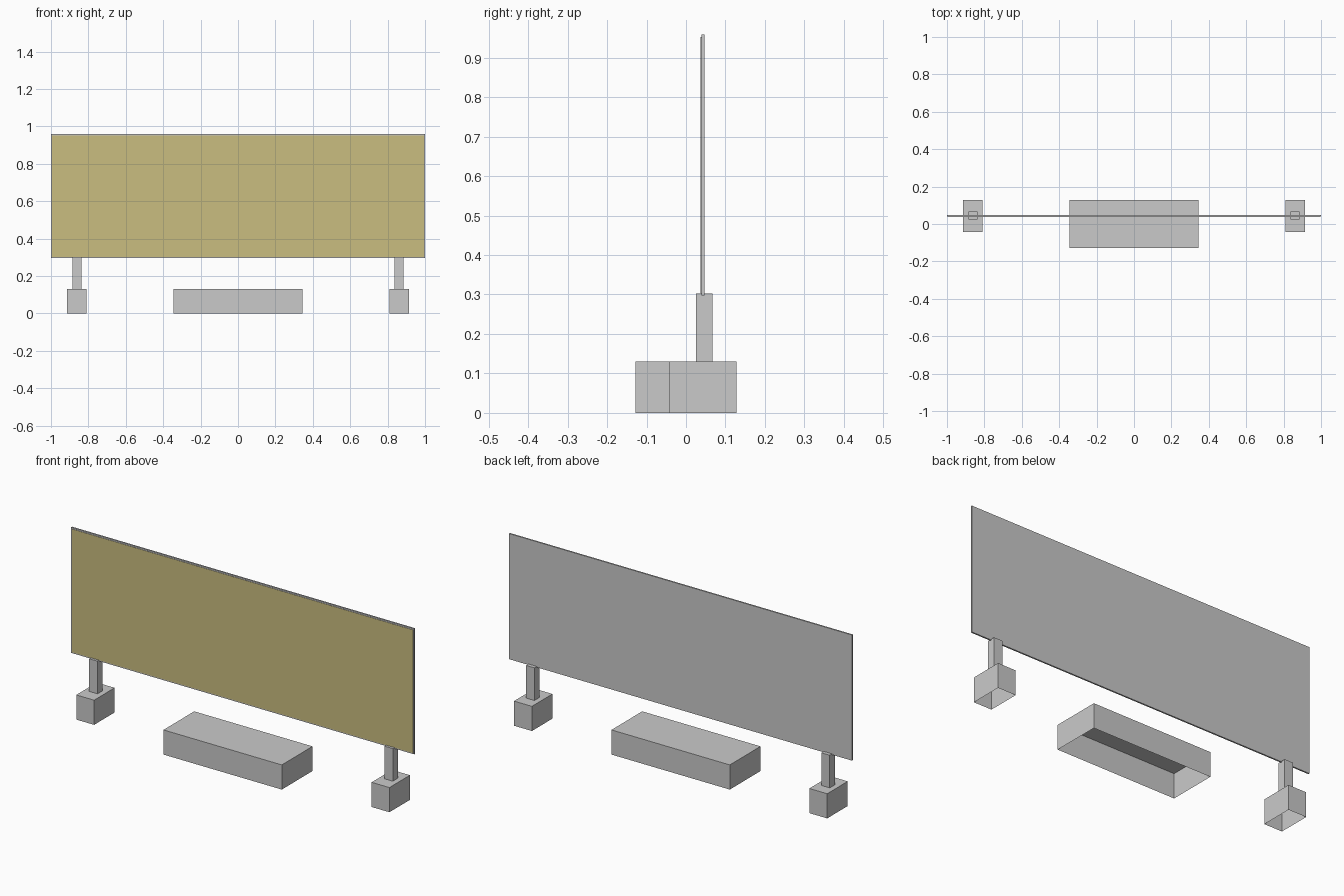
import bpy
import bmesh

if "Cube" in bpy.data.objects:
    bpy.data.objects.remove(bpy.data.objects["Cube"])


def material(name, rgb):
    m = bpy.data.materials.new(name)
    m.diffuse_color = (*rgb, 1)
    m.use_nodes = True
    m.node_tree.nodes["Principled BSDF"].inputs["Base Color"].default_value = m.diffuse_color
    return m


GREY = material("concrete grey", (0.59, 0.59, 0.59))
YELLOW = material("sand yellow", (0.59, 0.51, 0.216))


def box(name, lo, hi, open_bottom=False, front=None):
    """Box between two corners; may lack its underside or have a coloured front."""
    bm = bmesh.new()
    bmesh.ops.create_cube(bm, size=1)
    for v in bm.verts:
        v.co = [lo[i] if v.co[i] < 0 else hi[i] for i in range(3)]
    bm.normal_update()
    if front:
        for f in bm.faces:
            f.material_index = int(f.normal.y < -0.5)
    if open_bottom:
        under = [f for f in bm.faces if f.normal.z < -0.5]
        bmesh.ops.delete(bm, geom=under, context='FACES')
    me = bpy.data.meshes.new(name)
    bm.to_mesh(me)
    bm.free()
    me.materials.append(GREY)
    if front:
        me.materials.append(front)
    ob = bpy.data.objects.new(name, me)
    bpy.context.collection.objects.link(ob)
    return ob


# Sign board with a slightly smaller yellow face plate
box("board", (-1, 0.039, 0.297), (1, 0.047, 0.959))
box("face_plate", (-0.995, 0.037, 0.303), (0.995, 0.0395, 0.952), front=YELLOW)

# Central plinth, hollow underneath
box("plinth", (-0.345, -0.128, 0), (0.345, 0.128, 0.13), open_bottom=True)

# Footings and posts on both sides
for side, s in (("left", -1), ("right", 1)):
    x = s * 0.861
    box(side + "_footing", (x - 0.052, -0.043, 0), (x + 0.052, 0.128, 0.13), open_bottom=True)
    box(side + "_post", (x - 0.024, 0.025, 0.13), (x + 0.024, 0.067, 0.302), open_bottom=True)
